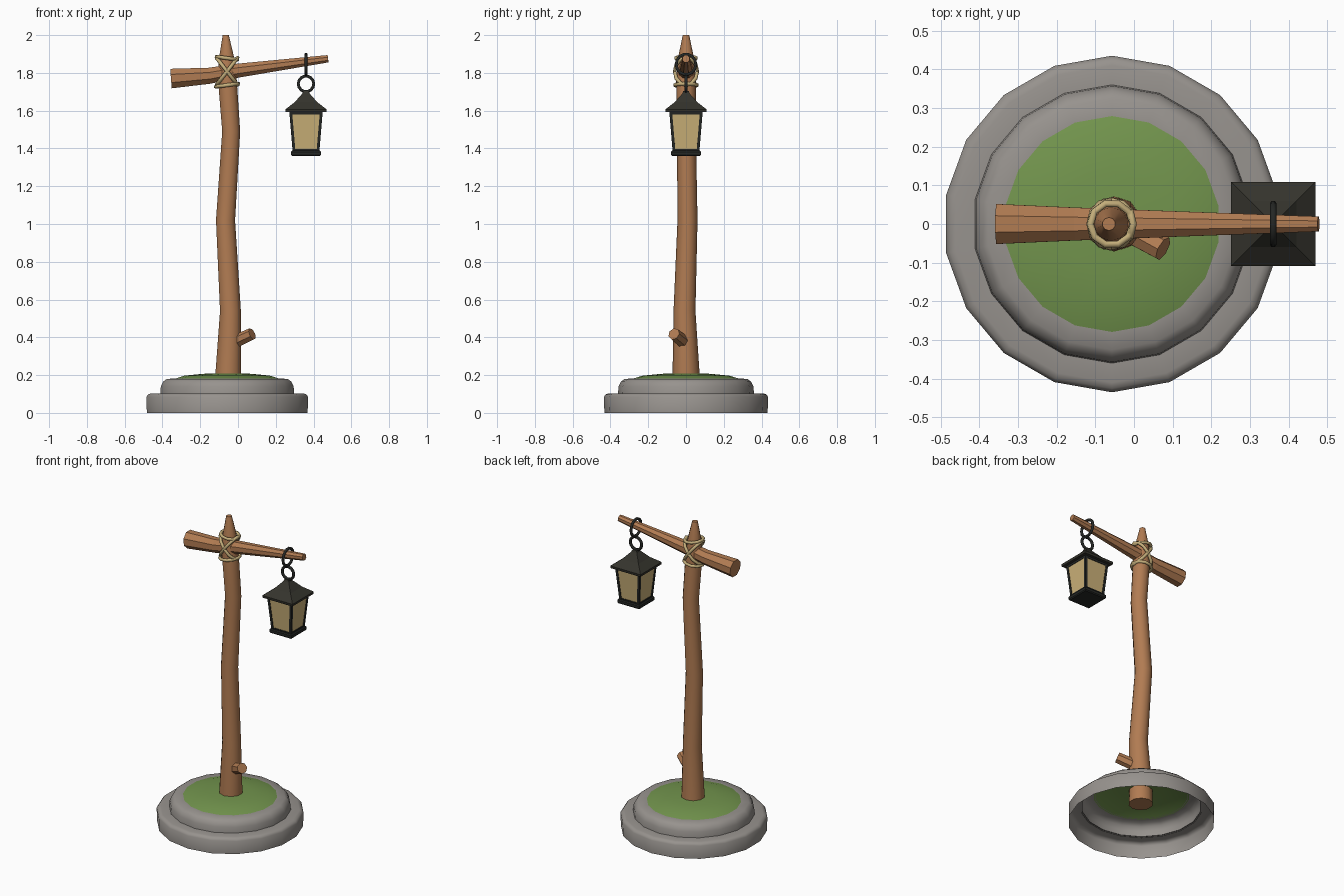
import bpy, bmesh, math
from mathutils import Vector

if "Cube" in bpy.data.objects:
    bpy.data.objects.remove(bpy.data.objects["Cube"])

def material(name, rgb):
    m = bpy.data.materials.new(name)
    m.diffuse_color = (*rgb, 1)
    m.use_nodes = True
    m.node_tree.nodes["Principled BSDF"].inputs["Base Color"].default_value = m.diffuse_color
    return m

WOOD = material("brown wood", (0.44, 0.20, 0.085))
STONE = material("grey stone", (0.31, 0.29, 0.27))
GRASS = material("green grass", (0.17, 0.30, 0.075))
ROPE = material("tan rope", (0.56, 0.43, 0.20))
ROOF = material("dark roof metal", (0.035, 0.034, 0.026))
IRON = material("black iron", (0.018, 0.020, 0.018))
GLASS = material("amber glass", (0.60, 0.44, 0.19))

def finish(name, bm, mat, angle=None):
    bmesh.ops.recalc_face_normals(bm, faces=bm.faces[:])
    me = bpy.data.meshes.new(name)
    bm.to_mesh(me)
    bm.free()
    me.materials.append(mat)
    if angle:
        for p in me.polygons:
            p.use_smooth = True
        me.set_sharp_from_angle(angle=math.radians(angle))
    ob = bpy.data.objects.new(name, me)
    bpy.context.collection.objects.link(ob)
    return ob

def bridge(bm, rings, closed=False):
    n = len(rings[0])
    pairs = list(zip(rings, rings[1:])) + ([(rings[-1], rings[0])] if closed else [])
    for a, b in pairs:
        for i in range(n):
            j = (i + 1) % n
            bm.faces.new((a[i], a[j], b[j], b[i]))

def tube(name, pts, radii, sides, mat, ref, closed=False, angle=None):
    """Sweep a round section along a path."""
    bm, rings, n = bmesh.new(), [], len(pts)
    pts = [Vector(p) for p in pts]
    for k, p in enumerate(pts):
        a = pts[(k - 1) % n] if closed else pts[max(k - 1, 0)]
        b = pts[(k + 1) % n] if closed else pts[min(k + 1, n - 1)]
        t = (b - a).normalized()
        u = t.cross(Vector(ref)).normalized()
        v = u.cross(t)
        r = radii[k] if isinstance(radii, list) else radii
        rings.append([bm.verts.new(p + r * (math.cos(w) * u + math.sin(w) * v))
                      for w in (2 * math.pi * (i + 0.5) / sides for i in range(sides))])
    bridge(bm, rings, closed)
    if not closed:
        bm.faces.new(rings[0])
        bm.faces.new(rings[-1])
    return finish(name, bm, mat, angle)

def loop(name, centre, u, v, r, mat, seg=14):
    """Closed ring spanned by the half axes u and v."""
    c, u, v = Vector(centre), Vector(u), Vector(v)
    pts = [c + math.cos(w) * u + math.sin(w) * v
           for w in (2 * math.pi * i / seg for i in range(seg))]
    return tube(name, pts, r, 6, mat, u.cross(v).normalized(), True, 65)

def lathe(name, profile, mat, cx, sides=18, angle=50):
    """Open shell turned about a vertical axis; r = 0 closes it."""
    bm, rings = bmesh.new(), []
    for r, z in profile:
        if r == 0:
            tip = bm.verts.new((cx, 0, z))
            for i in range(sides):
                bm.faces.new((rings[-1][i], rings[-1][(i + 1) % sides], tip))
        else:
            rings.append([bm.verts.new((cx + r * math.sin(w), r * math.cos(w), z))
                          for w in (2 * math.pi * i / sides for i in range(sides))])
    bridge(bm, rings)
    return finish(name, bm, mat, angle)

def square_stack(name, levels, mat, cx):
    """Stack of square sections (half width, z), capped."""
    bm = bmesh.new()
    rings = [[bm.verts.new((cx + sx * h, sy * h, z))
              for sx, sy in ((-1, -1), (1, -1), (1, 1), (-1, 1))] for h, z in levels]
    bridge(bm, rings)
    bm.faces.new(rings[0])
    bm.faces.new(rings[-1])
    return finish(name, bm, mat)

# stepped stone base, open underneath, with a grass mound
CX = -0.057
lathe("stone_base_lower", [(0.432, 0), (0.435, 0.085), (0.425, 0.098), (0.41, 0.103),
                           (0.352, 0.103)], STONE, CX)
lathe("stone_base_upper", [(0.36, 0.10), (0.357, 0.14), (0.345, 0.165), (0.325, 0.18),
                           (0.275, 0.182)], STONE, CX)
lathe("grass_mound", [(0.285, 0.18), (0.23, 0.197), (0.13, 0.207), (0, 0.21)], GRASS, CX)

# crooked pole with a pointed tip, and a cut branch
pole = [(-0.052, 0, 0.12, 0.073), (-0.051, 0, 0.22, 0.071), (-0.04, -0.008, 0.54, 0.058),
        (-0.066, 0.008, 1.02, 0.053), (-0.036, 0.002, 1.49, 0.05), (-0.056, 0, 1.76, 0.052),
        (-0.06, 0, 1.87, 0.044), (-0.065, 0, 2.0, 0.017)]
tube("pole", [p[:3] for p in pole], [p[3] for p in pole], 10, WOOD, (0, 1, 0), angle=50)
tube("branch_stub", [(-0.04, 0, 0.365), (0.075, -0.064, 0.418)], [0.036, 0.033], 7, WOOD, (0, 0, 1))

# tapered cross beam
beam = [(-0.355, 1.77, 0.056), (-0.15, 1.785, 0.046), (0, 1.812, 0.040),
        (0.25, 1.845, 0.030), (0.477, 1.875, 0.021)]
tube("cross_beam", [(x, 0, z) for x, z, r in beam], [r for x, z, r in beam], 8, WOOD, (0, 0, 1))

# rope lashing: two level rings and two crossed loops
for name, z, tilt, r in (("rope_ring_low", 1.735, 0.008, 0.060), ("rope_ring_high", 1.878, -0.008, 0.055)):
    loop(name, (-0.058, 0, z), (r, 0, tilt), (0, r, 0), 0.010, ROPE, 10)
for name, s in (("rope_cross_a", 1), ("rope_cross_b", -1)):
    loop(name, (-0.058, 0, 1.808), (0.056, 0, 0.072 * s), (0, 0.06, 0), 0.010, ROPE, 12)

# hanging rings
LX = 0.36
loop("beam_ring", (LX, 0, 1.845), (0, 0.052, 0), (0, 0, 0.054), 0.009, IRON)
loop("lantern_ring", (LX, 0, 1.742), (0.041, 0, 0), (0, 0, 0.041), 0.009, IRON)

# lantern: flared roof, glass, frame and foot
square_stack("lantern_roof", [(0.107, 1.592), (0.109, 1.607), (0.060, 1.645),
                              (0.020, 1.69), (0.015, 1.703)], ROOF, LX)
square_stack("lantern_glass", [(0.066, 1.38), (0.085, 1.594)], GLASS, LX)
square_stack("lantern_top_rail", [(0.087, 1.58), (0.089, 1.596)], IRON, LX)
square_stack("lantern_bottom_rail", [(0.070, 1.382), (0.071, 1.396)], IRON, LX)
square_stack("lantern_foot", [(0.074, 1.36), (0.079, 1.366), (0.079, 1.382), (0.074, 1.388)], IRON, LX)
for sx in (-1, 1):
    for sy in (-1, 1):
        tube("lantern_corner_post", [(LX + sx * 0.063, sy * 0.063, 1.38), (LX + sx * 0.081, sy * 0.081, 1.595)],
             0.0105, 4, IRON, (0, 1, 0))
